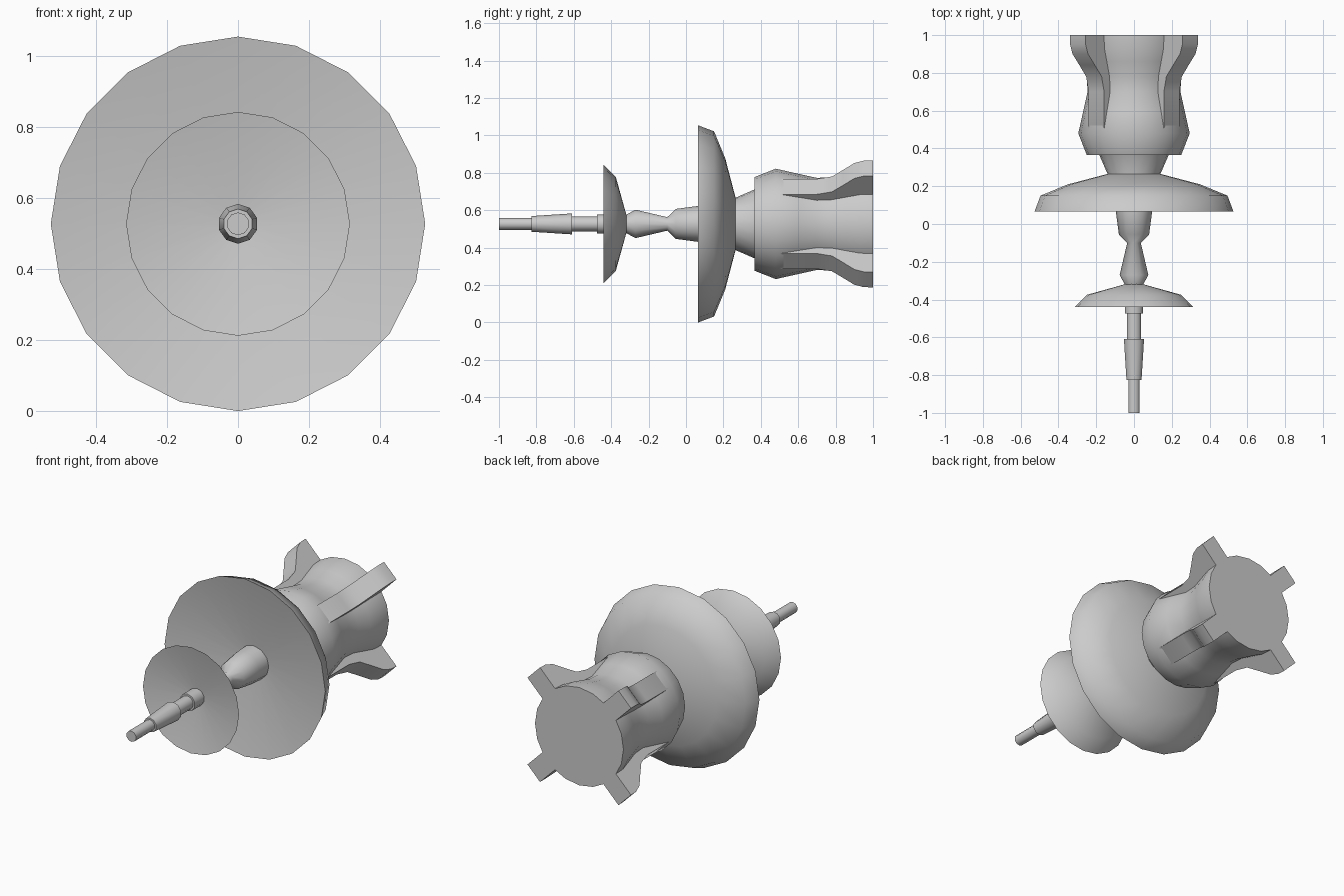
import bpy, bmesh
from math import sin, cos, pi, radians

if "Cube" in bpy.data.objects:
    bpy.data.objects.remove(bpy.data.objects["Cube"])

ZC = 0.527  # height of the long axis


def finish(name, bm, angle):
    bmesh.ops.recalc_face_normals(bm, faces=bm.faces[:])
    me = bpy.data.meshes.new(name)
    bm.to_mesh(me)
    bm.free()
    ob = bpy.data.objects.new(name, me)
    bpy.context.collection.objects.link(ob)
    ob.location.z = ZC
    bpy.ops.object.select_all(action='DESELECT')
    ob.select_set(True)
    bpy.context.view_layer.objects.active = ob
    bpy.ops.object.shade_smooth_by_angle(angle=radians(angle))
    return ob


def loft(bm, rings):
    """Skin a list of point rings and cap both ends."""
    rows = [[bm.verts.new(p) for p in ring] for ring in rings]
    n = len(rows[0])
    for a, b in zip(rows, rows[1:]):
        for i in range(n):
            j = (i + 1) % n
            bm.faces.new((a[i], a[j], b[j], b[i]))
    bm.faces.new(rows[0])
    bm.faces.new(rows[-1])


def lathe(name, profile, sides, angle=50):
    """Turn (y, radius) points around the long axis, a corner at the top."""
    bm = bmesh.new()
    loft(bm, [[(r * sin(2 * pi * i / sides), y, r * cos(2 * pi * i / sides))
               for i in range(sides)] for y, r in profile])
    return finish(name, bm, angle)


# Stepped nozzle tip
lathe("tip", [(-1, .032), (-.82, .032)], 10)
lathe("tip_sleeve", [(-.825, .042), (-.61, .056)], 10)
lathe("tip_neck", [(-.62, .040), (-.47, .040)], 10)
lathe("tip_collar", [(-.475, .051), (-.36, .051)], 10)

# Small dish, hollow towards the front
lathe("small_dish", [(-.385, .04), (-.44, .315), (-.375, .25), (-.318, .045)], 20, 60)

# Waisted shaft between the dishes
lathe("shaft", [(-.34, .045), (-.318, .05), (-.27, .076), (-.10, .036),
                (-.055, .08), (.065, .096), (.16, .10)], 12, 60)

# Large dish, hollow towards the front
lathe("large_dish", [(.15, .08), (.065, .527), (.15, .495), (.21, .35), (.265, .14)], 20, 60)

# Flared neck into the body
lathe("neck", [(.24, .14), (.265, .14), (.38, .19)], 20)

# Waisted body
lathe("body", [(.365, .25), (.48, .295), (.60, .268), (.70, .246), (.78, .25),
               (.86, .27), (.93, .287), (1, .29)], 20)

# Four diagonal fins rising out of the body
W = .058
fin_profile = [(.42, .25), (.48, .282), (.70, .282), (.78, .30), (.84, .35),
               (.90, .402), (.95, .42), (1, .422)]
for k in range(4):
    a = pi / 4 + k * pi / 2
    u, v = (sin(a), cos(a)), (cos(a), -sin(a))
    bm = bmesh.new()
    loft(bm, [[(u[0] * r + v[0] * w, y, u[1] * r + v[1] * w)
               for r, w in ((.15, -W), (R, -W), (R, W), (.15, W))]
              for y, R in fin_profile])
    finish(f"fin_{k + 1}", bm, 40)
